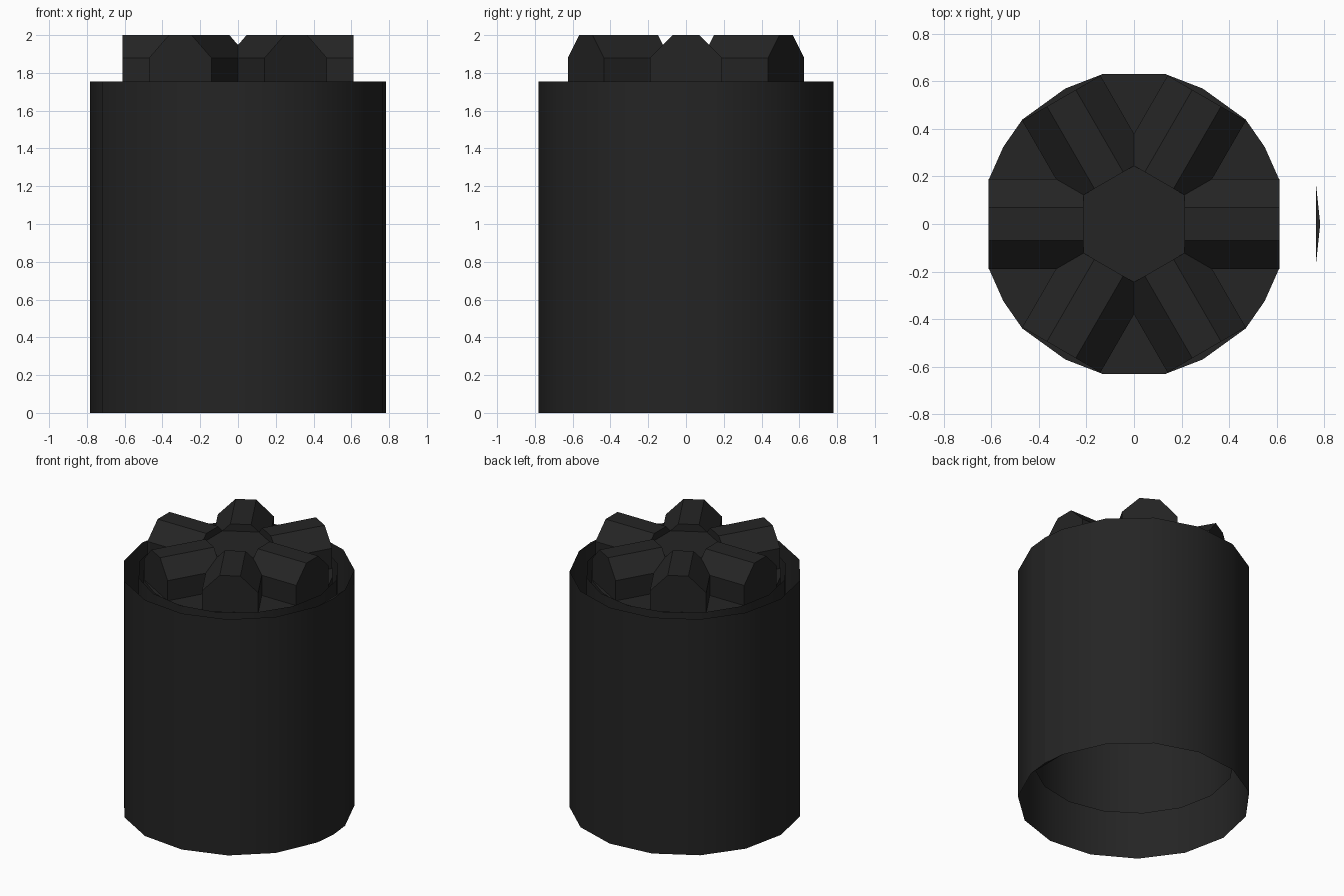
import bpy
import bmesh
from math import cos, sin, pi, radians
from mathutils import Matrix

cube = bpy.data.objects.get("Cube")
if cube:
    bpy.data.objects.remove(cube, do_unlink=True)

black = bpy.data.materials.new("soft_black")
black.use_nodes = True
colour = (0.018, 0.018, 0.018, 1)
black.diffuse_color = colour
black.node_tree.nodes["Principled BSDF"].inputs["Base Color"].default_value = colour

RIM = 1.755      # height of both tube tops
FLOOR = 1.73     # floor between the ribs
APOTHEM = 0.212  # hexagon centre


def ring(count, radius, start=0.0):
    return [(radius * cos(start + 2 * pi * i / count),
             radius * sin(start + 2 * pi * i / count)) for i in range(count)]


def prism(name, outline, low, high, caps=True, smooth=False):
    """Extrude a flat outline along z, with or without end caps."""
    bm = bmesh.new()
    bottom = [bm.verts.new((x, y, low)) for x, y in outline]
    top = [bm.verts.new((x, y, high)) for x, y in outline]
    for i in range(len(outline)):
        j = (i + 1) % len(outline)
        bm.faces.new((bottom[i], bottom[j], top[j], top[i]))
    if caps:
        bm.faces.new(top)
        bm.faces.new(bottom[::-1])
    mesh = bpy.data.meshes.new(name)
    bm.to_mesh(mesh)
    bm.free()
    mesh.materials.append(black)
    mesh.polygons.foreach_set("use_smooth", [smooth] * len(mesh.polygons))
    obj = bpy.data.objects.new(name, mesh)
    bpy.context.collection.objects.link(obj)
    return obj


# Open, thin-walled tubes
outer = ring(15, 0.784, pi)
prism("outer_tube", outer, 0, RIM, caps=False, smooth=True)
prism("inner_tube", ring(16, 0.68), 0.29, RIM, caps=False, smooth=True)

# Shallow ridge on the side of the outer tube
a = radians(12)
prism("side_ridge", [(0.784 * cos(a), -0.784 * sin(a)), (0.784, 0),
                     (0.784 * cos(a), 0.784 * sin(a))], 0, RIM)

# Hub base, from one quarter mirrored twice
quarter = [(0.61, 0.19), (0.55, 0.325), (0.47, 0.44), (0.29, 0.57), (0.13, 0.632)]
half = quarter + [(-x, y) for x, y in reversed(quarter)]
prism("hub_base", half + [(x, -y) for x, y in reversed(half)], 1.5, FLOOR)

# Flat hexagon in the middle of the ribs
prism("hub_centre", ring(6, APOTHEM / cos(pi / 6), pi / 6), FLOOR - 0.02, 1.947)

# Six chamfered ribs: profile across the rib, extruded outward
profile = [(-0.19, FLOOR - 0.02), (0.19, FLOOR - 0.02), (0.19, 1.88),
           (0.07, 2.0), (-0.07, 2.0), (-0.19, 1.88)]
outward = Matrix(((0, 0, 1, 0), (1, 0, 0, 0), (0, 1, 0, 0), (0, 0, 0, 1)))
for i in range(6):
    rib = prism(f"rib_{i + 1}", profile, APOTHEM, 0.612)
    rib.data.transform(Matrix.Rotation(i * pi / 3, 4, "Z") @ outward)
